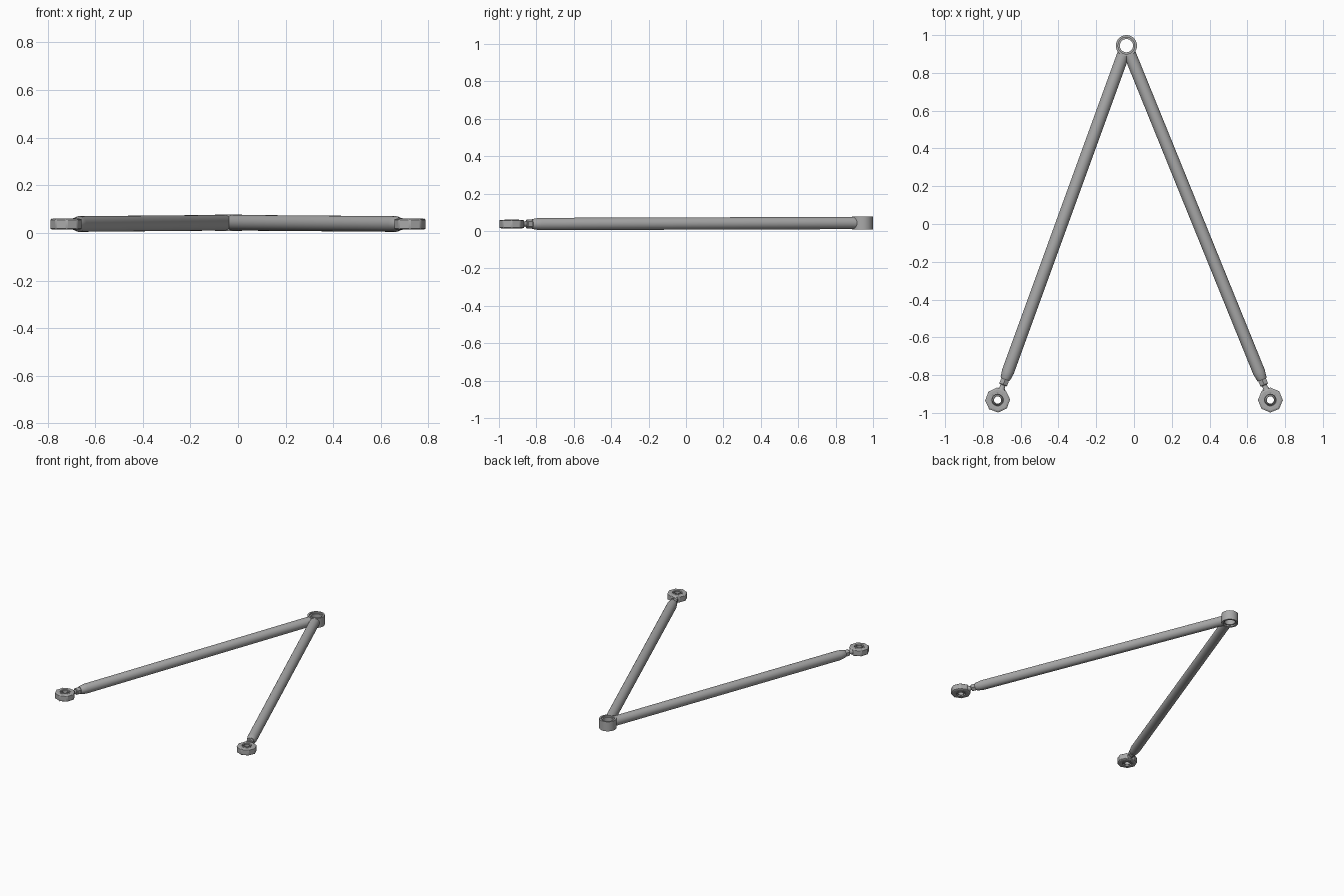
import bpy, bmesh, math
from mathutils import Vector, Matrix

cube = bpy.data.objects.get("Cube")
if cube:
    bpy.data.objects.remove(cube, do_unlink=True)

steel = bpy.data.materials.new("grey_steel")
steel.use_nodes = True
GREY = (0.4, 0.4, 0.4, 1)
steel.diffuse_color = GREY
steel.node_tree.nodes["Principled BSDF"].inputs["Base Color"].default_value = GREY


def lathe(name, profile, sides, matrix, closed=False, outer_sides=None):
    """Revolve (radius, height) points around z; open profiles get end caps."""
    bm = bmesh.new()
    rings = []
    for r, h in profile:
        rings.append([bm.verts.new((r * math.cos((i + 0.5) * math.tau / sides),
                                    r * math.sin((i + 0.5) * math.tau / sides), h))
                      for i in range(sides)])
    pairs = list(zip(rings, rings[1:]))
    if closed:
        pairs.append((rings[-1], rings[0]))
    else:
        bm.faces.new(rings[0])
        bm.faces.new(rings[-1])
    for a, b in pairs:
        for i in range(sides):
            j = (i + 1) % sides
            bm.faces.new((a[i], a[j], b[j], b[i]))
    bmesh.ops.recalc_face_normals(bm, faces=bm.faces)
    mesh = bpy.data.meshes.new(name)
    bm.to_mesh(mesh)
    bm.free()
    mesh.materials.append(steel)
    obj = bpy.data.objects.new(name, mesh)
    obj.matrix_world = matrix
    bpy.context.collection.objects.link(obj)
    bpy.ops.object.select_all(action="DESELECT")
    obj.select_set(True)
    bpy.context.view_layer.objects.active = obj
    bpy.ops.object.shade_smooth_by_angle(angle=math.radians(32))
    return obj


apex = Vector((-0.04, 0.944, 0.043))

# Pivot sleeve where the two arms meet, with a stepped bore
lathe("apex_sleeve", [(0.056, -0.034), (0.056, 0.034), (0.044, 0.034), (0.044, 0.024),
                      (0.035, 0.024), (0.035, -0.024), (0.044, -0.024), (0.044, -0.034)],
      48, Matrix.Translation(apex), closed=True)

for side, x in (("left", 0.722), ("right", -0.722)):
    eye = Vector((x, -0.932, 0.037))
    axis = apex - eye
    length = axis.length
    along = Matrix.Translation(eye) @ axis.to_track_quat("Z", "Y").to_matrix().to_4x4()
    flat = Matrix.Translation(eye) @ Matrix.Rotation(math.atan2(axis.y, axis.x), 4, "Z")

    # Long tube with a tapered threaded end
    lathe(side + "_arm_tube", [(0.024, 0.116), (0.027, 0.122), (0.033, 0.16),
                               (0.033, length - 0.045)], 32, along)
    # Lock nut and threaded shank
    lathe(side + "_lock_nut", [(0.021, 0.084), (0.025, 0.088), (0.025, 0.112),
                               (0.021, 0.117)], 6, along)
    lathe(side + "_shank", [(0.021, 0.045), (0.019, 0.062), (0.014, 0.072),
                            (0.014, 0.125)], 20, along)

    # Faceted eye housing, softened at the corners
    housing = lathe(side + "_eye_housing", [(0.062, -0.023), (0.066, -0.018), (0.066, 0.018),
                                            (0.062, 0.023), (0.034, 0.023), (0.034, -0.023)],
                    8, flat, closed=True)
    bevel = housing.modifiers.new("soft_corners", "BEVEL")
    bevel.width = 0.008
    bevel.segments = 2
    bevel.limit_method = "ANGLE"
    bevel.angle_limit = math.radians(44)
    bevel.affect = "EDGES"
    bevel.use_clamp_overlap = True

    # Bearing race, then the bored ball inside it
    lathe(side + "_bearing_race", [(0.038, -0.0235), (0.038, 0.0235), (0.031, 0.0235),
                                   (0.029, 0.016), (0.029, -0.016), (0.031, -0.0235)],
          32, flat, closed=True)
    ball = [(0.031 * math.cos(a), 0.031 * math.sin(a))
            for a in (math.radians(-45 + 15 * k) for k in range(7))]
    lathe(side + "_bearing_ball", ball + [(0.019, 0.022), (0.019, -0.022)],
          32, flat, closed=True)
